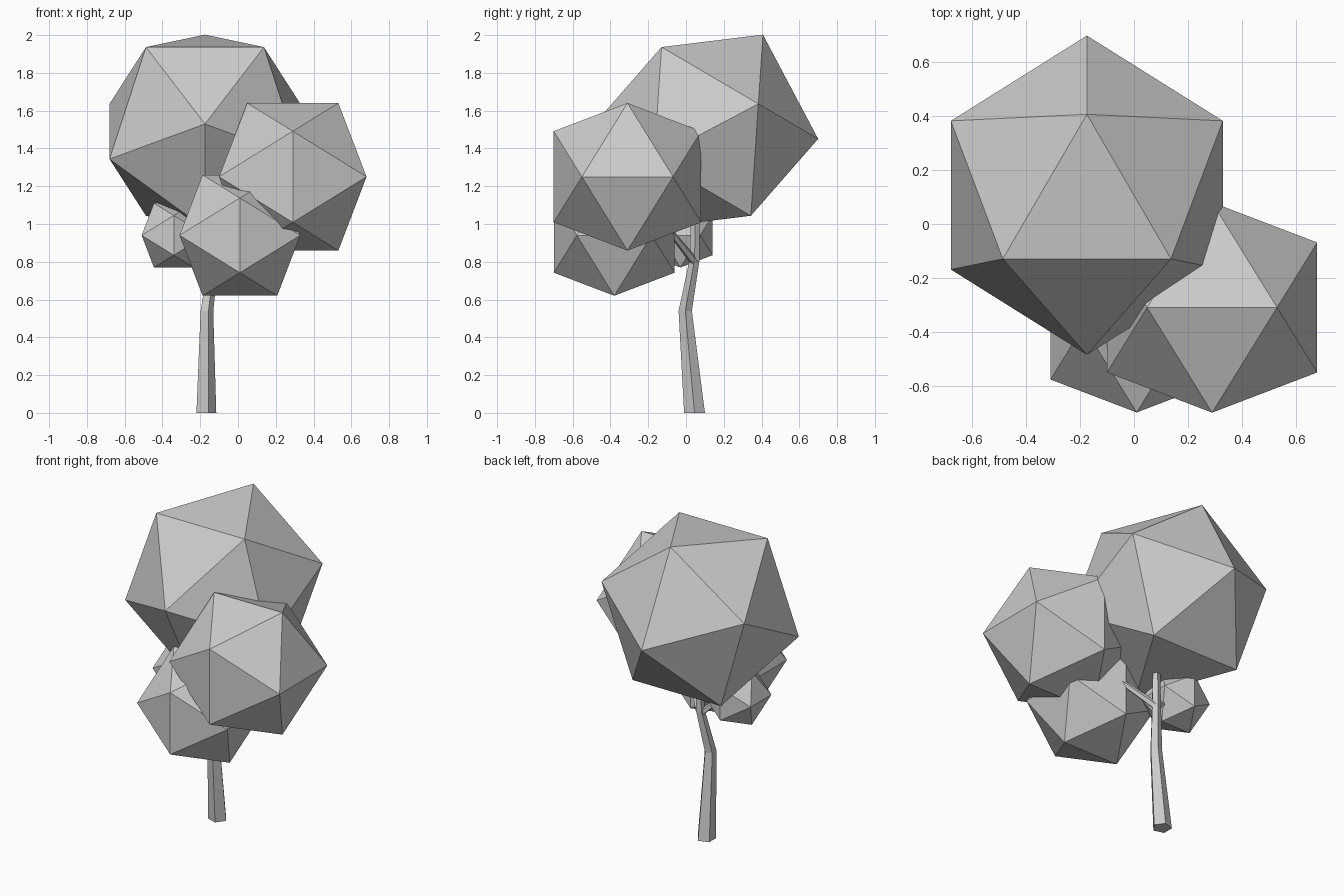
import bpy, bmesh, math
from mathutils import Vector, Matrix

if "Cube" in bpy.data.objects:
    bpy.data.objects.remove(bpy.data.objects["Cube"])


def finish(bm, name):
    bmesh.ops.recalc_face_normals(bm, faces=bm.faces[:])
    mesh = bpy.data.meshes.new(name)
    bm.to_mesh(mesh)
    bm.free()
    obj = bpy.data.objects.new(name, mesh)
    bpy.context.collection.objects.link(obj)
    return obj


def foliage(name, center, radius, tilt=0.0):
    # Icosahedron as the hull of three crossed golden rectangles
    a, b = 0.52573 * radius, 0.85065 * radius
    place = Matrix.Translation(center) @ Matrix.Rotation(math.radians(tilt), 4, 'X')
    bm = bmesh.new()
    for s in (-1, 1):
        for t in (-1, 1):
            for p in ((s * b, t * a, 0), (0, s * b, t * a), (s * a, 0, t * b)):
                bm.verts.new(place @ Vector(p))
    bmesh.ops.convex_hull(bm, input=bm.verts[:])
    return finish(bm, name)


def limb(name, path, sides=5, upright=False):
    # Tapered tube through (x, y, z, radius) points
    bm = bmesh.new()
    pts = [Vector(p[:3]) for p in path]
    rot = Matrix.Identity(3)
    if not upright:
        rot = (pts[-1] - pts[0]).to_track_quat('Z', 'Y').to_matrix()
    rings = []
    for p, q in zip(pts, path):
        ring = []
        for i in range(sides):
            ang = math.tau * i / sides
            ring.append(bm.verts.new(p + rot @ Vector((math.cos(ang), math.sin(ang), 0)) * q[3]))
        rings.append(ring)
    for lo, hi in zip(rings, rings[1:]):
        for i in range(sides):
            j = (i + 1) % sides
            bm.faces.new((lo[i], lo[j], hi[j], hi[i]))
    bm.faces.new(rings[0][::-1])
    bm.faces.new(rings[-1])
    return finish(bm, name)


# Leaf clusters
foliage("top_foliage", (-0.175, 0.107, 1.49), 0.594, 27.9)
foliage("right_foliage", (0.29, -0.31, 1.25), 0.459)
foliage("front_foliage", (0.01, -0.38, 0.94), 0.376)
foliage("left_foliage", (-0.34, -0.03, 0.94), 0.2)

# Bent trunk and branches
limb("trunk", [(-0.173, 0.045, 0, 0.058), (-0.168, -0.004, 0.54, 0.037),
               (-0.13, 0.045, 0.81, 0.028), (-0.125, 0.05, 1.05, 0.024)], upright=True)
limb("right_branch", [(-0.13, 0.045, 0.80, 0.024), (0.08, -0.13, 1.02, 0.014)])
limb("left_branch", [(-0.135, 0.04, 0.79, 0.02), (-0.27, -0.01, 0.92, 0.012)])
